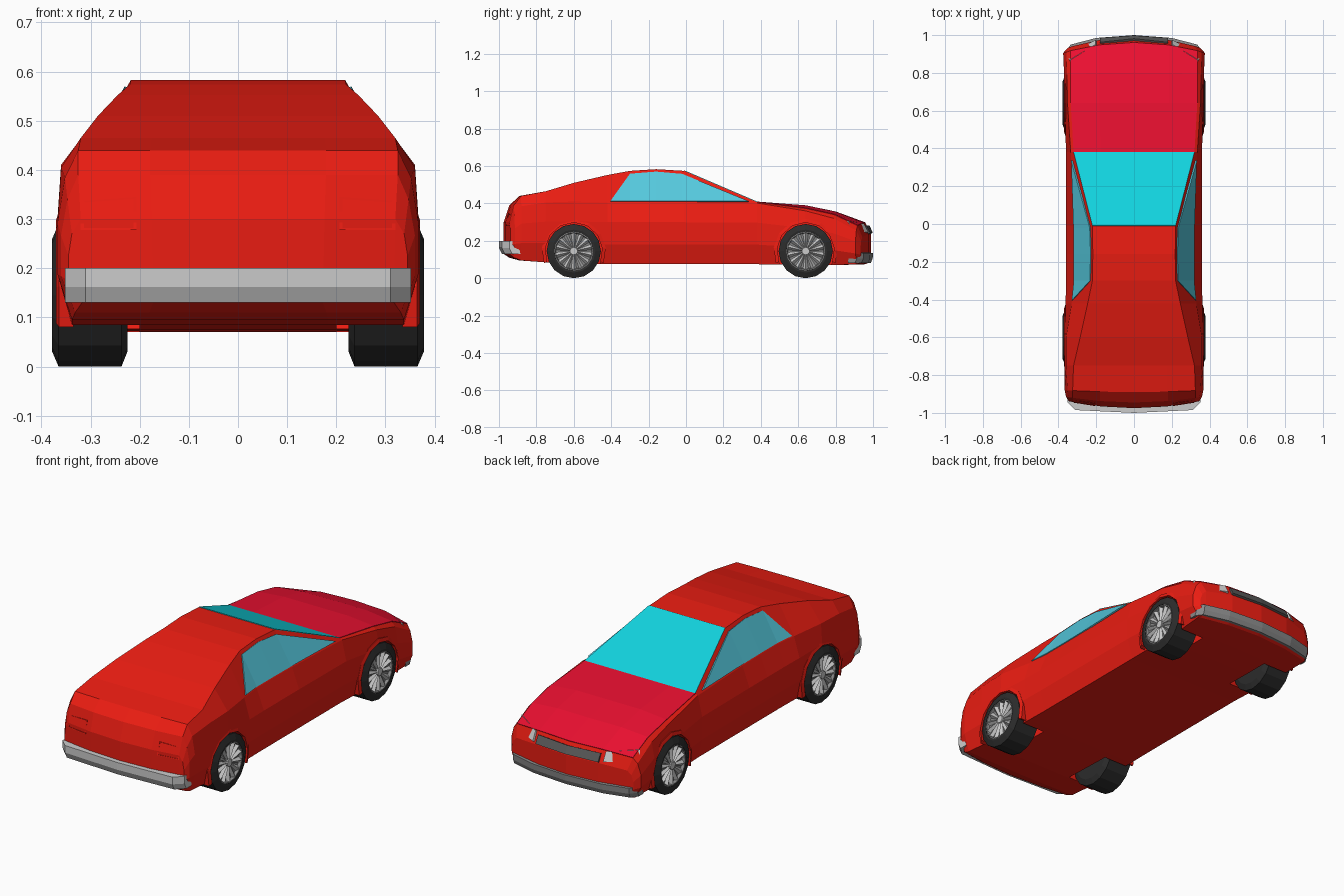
import bpy, bmesh, math
from mathutils import Vector
from mathutils.bvhtree import BVHTree

if "Cube" in bpy.data.objects:
    bpy.data.objects.remove(bpy.data.objects["Cube"])

RED, CRIMSON = (0.83, 0.012, 0.006), (0.83, 0.005, 0.03)
CYAN, SIDE_CYAN = (0.006, 0.65, 0.73), (0.09, 0.58, 0.72)
BLACK, DARK = (0.025, 0.025, 0.025), (0.1, 0.1, 0.1)
SILVER, DISH = (0.55, 0.55, 0.55), (0.25, 0.25, 0.25)
mats = {}


def material(color):
    if color not in mats:
        mats[color] = bpy.data.materials.new("paint")
        mats[color].diffuse_color = (*color, 1)
    return mats[color]


def build(name, verts, faces, color=None, thick=0, clip=False):
    """Right-hand half of a part, mirrored across x = 0."""
    bm = bmesh.new()
    vs = [bm.verts.new(v) for v in verts]
    for f in faces:
        bm.faces.new([vs[i] for i in f])
    bmesh.ops.recalc_face_normals(bm, faces=bm.faces)
    me = bpy.data.meshes.new(name)
    bm.to_mesh(me)
    bm.free()
    ob = bpy.data.objects.new(name, me)
    bpy.context.collection.objects.link(ob)
    if color:
        me.materials.append(material(color))
    mirror = ob.modifiers.new("mirror", 'MIRROR')
    mirror.use_mirror_merge = mirror.use_clip = clip
    if thick:
        solid = ob.modifiers.new("solid", 'SOLIDIFY')
        solid.thickness, solid.offset = thick, 0
    return ob


def grid(rows, closed=False):
    """Vertices and quads joining equal-length rows of points."""
    n = len(rows[0])
    faces = [(r*n + i, r*n + (i+1) % n, (r+1)*n + (i+1) % n, (r+1)*n + i)
             for r in range(len(rows)-1) for i in range(n if closed else n-1)]
    return [p for row in rows for p in row], faces


# Body stations: y, corner sweep, floor z, half width, shoulder x z, deck edge x, deck z
stations = [
    (-.975, -.04, .13, .345, .338, .27, .32, .30),
    (-.945, -.03, .11, .36, .347, .34, .325, .39),
    (-.89, -.01, .095, .367, .352, .385, .325, .44),
    (-.75, 0, .085, .367, .36, .405, .32, .465),
    (-.60, 0, .08, .367, .36, .41, .285, .51),
    (-.42, 0, .075, .362, .33, .405, .245, .552),
    (-.30, 0, .075, .36, .318, .405, .22, .574),
    (-.16, 0, .075, .36, .318, .405, .218, .583),
    (-.01, 0, .075, .36, .32, .405, .22, .574),
    (.38, 0, .075, .36, .335, .402, .32, .407),
    (.64, 0, .07, .367, .352, .36, .335, .387),
    (.80, .01, .07, .37, .355, .32, .335, .354),
    (.96, .05, .075, .375, .358, .255, .335, .295),
    (.99, .06, .09, .35, .34, .20, .32, .235),
]


def section(y, sweep, zb, w, xh, zh, xt, zt):
    edge = zt - (.014 if y > .5 else 0)
    xz = [(0, zb), (.5*w, zb), (.92*w, zb), (w, zb + .32*(zh-zb)), (w, zb + .68*(zh-zb)),
          (xh, zh), (xt, edge), (.55*xt, zt), (0, zt)]
    return [Vector((x, y - sweep*(x/.36)**2, z)) for x, z in xz]


rows = [section(*s) for s in stations]
verts, faces = grid(rows)
for base in (0, 9*(len(rows)-1)):
    faces += [tuple(base + i for i in f) for f in ((0, 1, 7, 8), (1, 2, 6, 7), (2, 3, 4, 5, 6))]
body = build("body", verts, faces, RED, clip=True)
surface = BVHTree.FromPolygons(verts, faces)

# Hood and windscreen overlay the matching deck strips
build("hood", *grid([r[6:] for r in rows[9:13]]), CRIMSON, .006, True)
build("windscreen", *grid([r[6:] for r in rows[8:10]]), CYAN, .006, True)

# Side windows, projected onto the cabin flank
outline = [(-.405, .41), (-.30, .41), (-.30, .557), (-.16, .41), (-.16, .568),
           (-.02, .41), (-.02, .556), (.335, .41)]
pts = [surface.ray_cast(Vector((1, y, z)), Vector((-1, 0, 0)))[0] for y, z in outline]
build("side_windows", pts, [(0, 1, 2), (1, 3, 4, 2), (3, 5, 6, 4), (5, 7, 6)], SIDE_CYAN, .009)

# Lamps and grille
build("headlights", [(.2, .946, .289), (.2, .97, .244), (.355, .885, .248), (.338, .862, .305)],
      [(0, 1, 2, 3)], SILVER, .014)
build("grille", [(0, .976, .28), (.18, .957, .28), (.18, .98, .24), (0, .993, .24)],
      [(0, 1, 2, 3)], DARK, .012, True)
lamp = [Vector(p) for p in ((.206, -.964, .278), (.32, -.946, .278), (.32, -.934, .337), (.206, -.95, .345))]
centre = sum(lamp, Vector()) / 4
inner = [p.lerp(centre, .12) for p in lamp]
recess = [p + Vector((0, .006, 0)) for p in inner]
back = [p + Vector((0, .03, 0)) for p in lamp]
v, f = grid([back, lamp, inner, recess], True)
build("tail_lights", v, f + [(0, 1, 2, 3), (12, 13, 14, 15)], RED)


def bumper(name, path, profile, color):
    ring = [[(x, y + dy, z) for dy, z in profile] for x, y in path]
    v, f = grid(ring, True)
    build(name, v, f + [tuple(range(len(v) - len(profile), len(v)))], color, clip=True)


bumper("rear_bumper", [(0, -1), (.31, -.985), (.352, -.945)],
       [(0, .2), (0, .162), (.016, .13), (.06, .13), (.045, .2)], SILVER)
bumper("front_bumper", [(0, 1), (.2, .985), (.335, .95), (.36, .915)],
       [(0, .135), (-.002, .105), (-.012, .082), (-.05, .082), (-.04, .14)], DISH)


def lathe(y, profile, n):
    return grid([[(x, y + r*math.sin(a), .145 + r*math.cos(a))
                  for a in (2*math.pi*i/n for i in range(n))] for x, r in profile], True)


def capped(y, profile, n):
    v, f = lathe(y, profile, n)
    return v, f + [tuple(range(n)), tuple(range(len(v) - n, len(v)))]


for end, y in (("rear", -.6), ("front", .64)):
    # Wheel well
    cutter = build(end + "_well_cutter", *capped(y, [(.2, .155), (.5, .155)], 16))
    cutter.hide_render = True
    cutter.display_type = 'WIRE'
    cut = body.modifiers.new("well", 'BOOLEAN')
    cut.object, cut.operation, cut.solver = cutter, 'DIFFERENCE', 'EXACT'
    # Arch lip around the well
    arch = []
    for i in range(9):
        a = math.radians(-22 + 224*i/8)
        arch.append([(x, y + r*math.cos(a), .145 + r*math.sin(a))
                     for x, r in ((.335, .153), (.37, .153), (.364, .172), (.335, .172))])
    v, f = grid(arch, True)
    build(end + "_arches", v, f + [(0, 1, 2, 3), (32, 33, 34, 35)], RED)
    # Tyre, rim dish and spokes
    build(end + "_tyres", *capped(y, [(.225, .115), (.237, .145), (.365, .145), (.378, .115),
                                      (.376, .104), (.35, .102)], 16), BLACK)
    build(end + "_rims", *capped(y, [(.352, .107), (.374, .107), (.374, .099), (.36, .095), (.358, .02)], 16), DISH)
    v, f = [], []
    for i in range(14):
        a, b = 2*math.pi*i/14, len(v)
        for x, r, da in ((.359, .1, -.16), (.374, .1, 0), (.359, .1, .16),
                         (.359, .018, .2), (.37, .018, 0), (.359, .018, -.2)):
            v.append((x, y + r*math.sin(a+da), .145 + r*math.cos(a+da)))
        f += [(b, b+1, b+4, b+5), (b+1, b+2, b+3, b+4), (b, b+5, b+3, b+2),
              (b, b+2, b+1), (b+3, b+5, b+4)]
    build(end + "_spokes", v, f, SILVER)
    build(end + "_hubs", *capped(y, [(.355, .024), (.373, .02)], 10), SILVER)

for m in bpy.data.materials:
    if m.users and not m.is_grease_pencil:
        m.use_nodes = True
        m.node_tree.nodes["Principled BSDF"].inputs["Base Color"].default_value = m.diffuse_color
